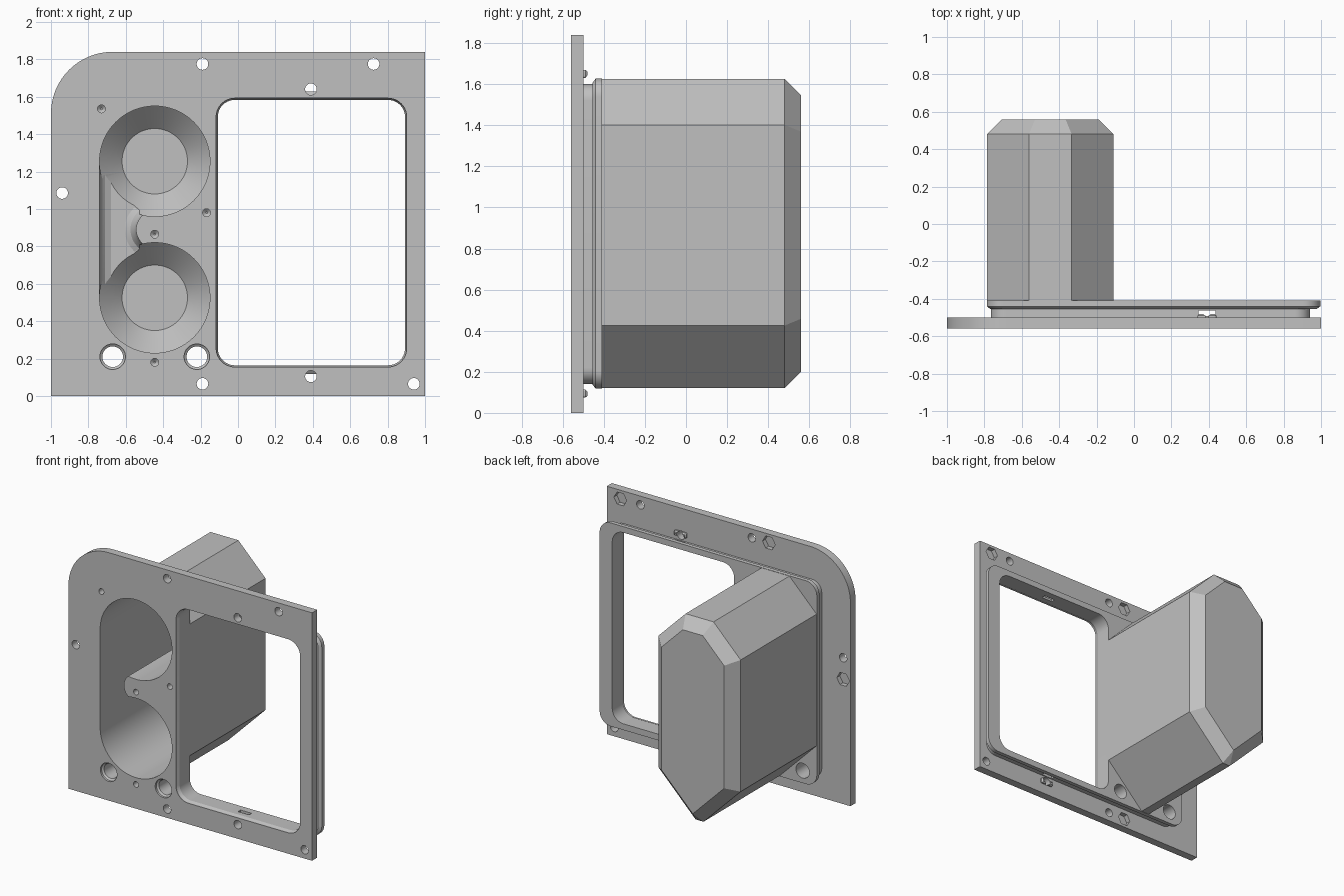
import bpy, bmesh, math
from mathutils import Vector

old = bpy.data.objects.get("Cube")
if old:
    bpy.data.objects.remove(old, do_unlink=True)

grey = bpy.data.materials.new("plain grey")
grey.use_nodes = True
colour = (0.53, 0.53, 0.53, 1)
grey.diffuse_color = colour
grey.node_tree.nodes["Principled BSDF"].inputs["Base Color"].default_value = colour


def arc(x, z, r, start, end, n):
    """Points along an arc in the x-z plane, angles in degrees."""
    angles = [math.radians(start + (end - start) * i / n) for i in range(n + 1)]
    return [(x + r * math.cos(a), z + r * math.sin(a)) for a in angles]


def circle(x, z, r, n=64):
    return arc(x, z, r, 0, 360, n)[:-1]


def round_rect(x0, x1, z0, z1, r):
    return (arc(x1 - r, z1 - r, r, 0, 90, 10) + arc(x0 + r, z1 - r, r, 90, 180, 10)
            + arc(x0 + r, z0 + r, r, 180, 270, 10) + arc(x1 - r, z0 + r, r, 270, 360, 10))


def inset(points, d):
    """Move every edge of a counter-clockwise outline inward by d."""
    result = []
    for i, p in enumerate(points):
        p = Vector(p)
        a = (p - Vector(points[i - 1])).normalized()
        b = (Vector(points[(i + 1) % len(points)]) - p).normalized()
        na, nb = Vector((-a.y, a.x)), Vector((-b.y, b.x))
        result.append(p + (na + nb) * d / (1 + na.dot(nb)))
    return result


def loft(name, outline, layers):
    """Solid through copies of the outline; each layer is (y, inset)."""
    bm = bmesh.new()
    rings = [[bm.verts.new((x, y, z)) for x, z in inset(outline, d)] for y, d in layers]
    n = len(outline)
    for low, high in zip(rings, rings[1:]):
        for i in range(n):
            j = (i + 1) % n
            bm.faces.new((low[i], low[j], high[j], high[i]))
    bm.faces.new(rings[0])
    bm.faces.new(rings[-1])
    bmesh.ops.recalc_face_normals(bm, faces=bm.faces)
    mesh = bpy.data.meshes.new(name)
    bm.to_mesh(mesh)
    bm.free()
    mesh.materials.append(grey)
    obj = bpy.data.objects.new(name, mesh)
    bpy.context.collection.objects.link(obj)
    return obj


def combine(target, tool, operation):
    mod = target.modifiers.new(tool.name, "BOOLEAN")
    mod.operation, mod.solver, mod.object = operation, "EXACT", tool
    bpy.context.view_layer.objects.active = target
    bpy.ops.object.modifier_apply(modifier=mod.name)
    bpy.data.objects.remove(tool, do_unlink=True)


FRONT, BACK = -0.56, -0.50
BEFORE = -0.6

# Face plate with one large rounded corner
plate = loft("mounting_plate", [(-1, 0), (1, 0), (1, 1.84)] + arc(-0.67, 1.51, 0.33, 90, 180, 24),
             [(FRONT, 0), (BACK, 0)])

# Raised frame behind the plate, with a gasket groove and a chamfered lip
frame = loft("neck", round_rect(-0.765, 0.94, 0.14, 1.60, 0.08), [(-0.53, 0), (-0.43, 0)])
lip = loft("lip", round_rect(-0.787, 0.996, 0.118, 1.627, 0.09),
           [(-0.455, 0.02), (-0.44, 0), (-0.41, 0)])
combine(plate, frame, "UNION")
combine(plate, lip, "UNION")

# Housing: eight-sided box with a chamfered rear end
x0, x1, z0, z1, top, low = -0.785, -0.11, 0.12, 1.625, 0.223, 0.305
housing = loft("housing", [(x0 + low, z0), (x1 - low, z0), (x1, z0 + low), (x1, z1 - top),
                           (x1 - top, z1), (x0 + top, z1), (x0, z1 - top), (x0, z0 + low)],
               [(-0.43, 0), (0.48, 0), (0.56, 0.08)])
combine(plate, housing, "UNION")

# Small retaining nubs above and below the frame
for z in (1.65, 0.095):
    nub = loft("nub", round_rect(0.34, 0.44, z - 0.02, z + 0.02, 0.01),
               [(-0.53, 0), (-0.49, 0), (-0.48, 0.008)])
    combine(plate, nub, "UNION")

# Window opening
cuts = [loft("window", round_rect(-0.117, 0.902, 0.155, 1.592, 0.1),
             [(BEFORE, 0), (-0.55, 0), (-0.53, 0.009), (-0.35, 0.009)])]

# Two deep round wells with tapered ends
for z in (1.255, 0.525):
    cuts.append(loft("well", circle(-0.445, z, 0.295, 96),
                     [(BEFORE, 0), (0.40, 0), (0.52, 0.12)]))

# Channel joining the wells around a round pillar
channel = [(-0.74, 1.255), (-0.74, 0.525), (-0.495, 0.525)]
channel += arc(-0.445, 0.89, 0.1, 240, 120, 16) + [(-0.495, 1.255)]
cuts.append(loft("channel", channel,
                 [(BEFORE, 0), (0.36, 0), (0.39, 0.01), (0.42, 0.03), (0.435, 0.06)]))

# Countersunk cable holes
for x in (-0.67, -0.22):
    cuts.append(loft("cable_hole", circle(x, 0.21, 0.068),
                     [(BEFORE, 0), (-0.545, 0), (-0.535, 0.013), (-0.35, 0.013)]))

# Through screw holes
for x, z in [(-0.19, 1.775), (0.725, 1.775), (-0.94, 1.085), (-0.19, 0.065), (0.94, 0.065),
             (0.39, 1.64), (0.39, 0.105)]:
    cuts.append(loft("screw_hole", circle(x, z, 0.031, 32), [(BEFORE, 0), (-0.46, 0)]))

# Blind pilot holes with pointed ends
for x, z in [(-0.73, 1.535), (-0.168, 0.98), (-0.445, 0.865), (-0.445, 0.18)]:
    cuts.append(loft("pilot_hole", circle(x, z, 0.021, 24),
                     [(BEFORE, 0), (-0.48, 0), (-0.465, 0.016)]))

# Hexagonal nut pockets in the rear of the plate
for x, z in [(0.89, 1.775), (-0.33, 1.775), (-0.94, 0.925), (-0.33, 0.065)]:
    cuts.append(loft("nut_pocket", circle(x, z, 0.052, 6), [(-0.535, 0), (-0.47, 0)]))

# Clip slots through the frame edge
for z in (0.14, 1.607):
    cuts.append(loft("clip_slot", round_rect(0.345, 0.435, z - 0.04, z + 0.04, 0.01),
                     [(-0.492, 0), (-0.462, 0)]))

for cutter in cuts:
    combine(plate, cutter, "DIFFERENCE")

# Smooth curved walls, keep hard edges
bpy.ops.object.select_all(action="DESELECT")
plate.select_set(True)
bpy.context.view_layer.objects.active = plate
bpy.ops.object.shade_smooth_by_angle(angle=math.radians(20))
